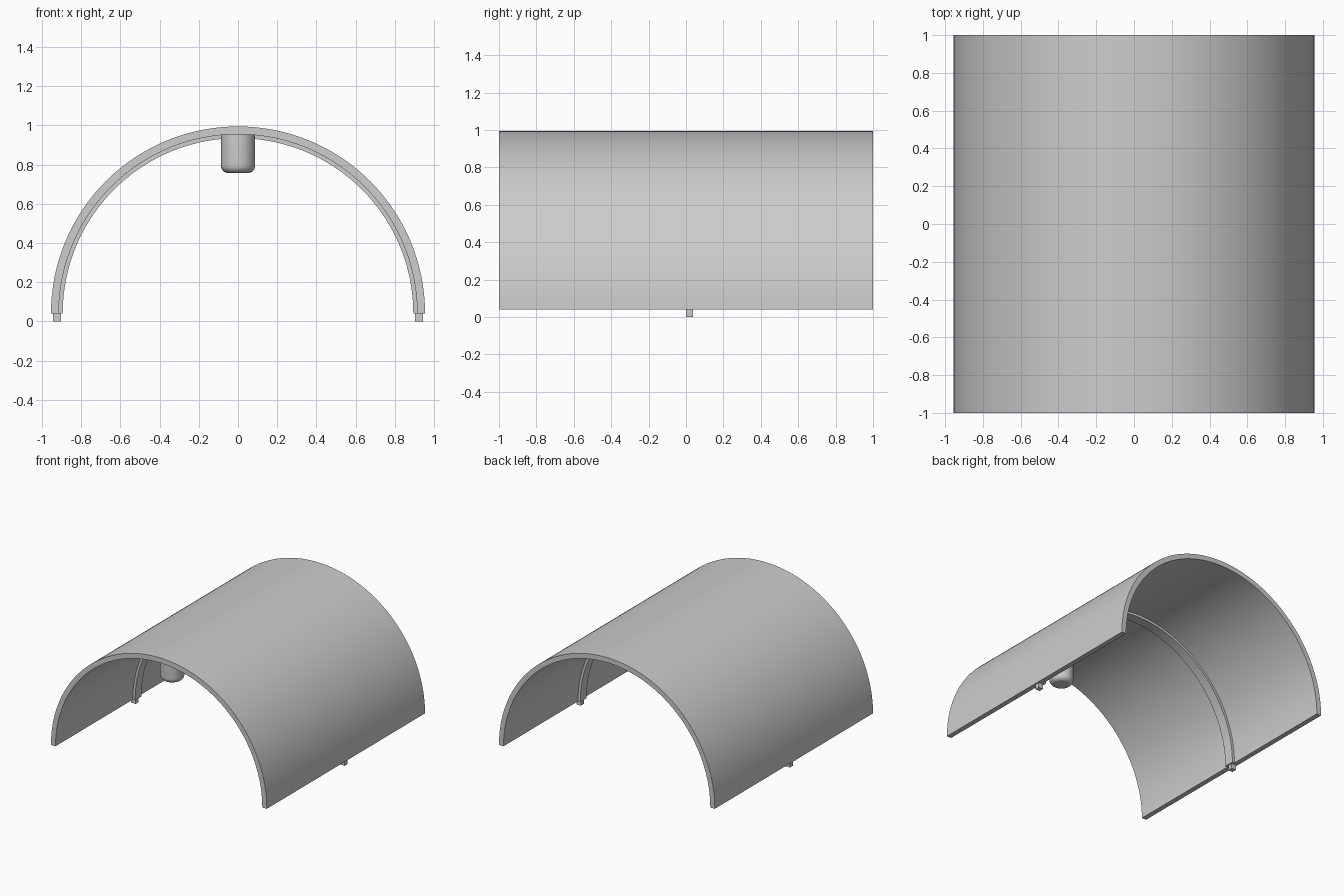
import bpy, bmesh, math

cube = bpy.data.objects.get("Cube")
if cube:
    bpy.data.objects.remove(cube, do_unlink=True)

BASE_Z = 0.04       # springing height of the arch
OUTER, INNER, RIB_INNER = 0.955, 0.915, 0.895
RIB_Y = 0.018       # rib and feet share this centre

grey = bpy.data.materials.new("plain_grey")
grey.use_nodes = True
grey.diffuse_color = (0.61, 0.61, 0.61, 1)
grey.node_tree.nodes["Principled BSDF"].inputs["Base Color"].default_value = grey.diffuse_color


def finish(name, bm):
    bmesh.ops.recalc_face_normals(bm, faces=bm.faces)
    mesh = bpy.data.meshes.new(name)
    bm.to_mesh(mesh)
    bm.free()
    mesh.materials.append(grey)
    obj = bpy.data.objects.new(name, mesh)
    bpy.context.collection.objects.link(obj)
    bpy.ops.object.select_all(action='DESELECT')
    obj.select_set(True)
    bpy.context.view_layer.objects.active = obj
    bpy.ops.object.shade_smooth_by_angle(angle=math.radians(30))
    return obj


def half_ring(name, r_out, r_in, y0, y1, steps=96):
    """Sweep a rectangular section through a half circle."""
    bm = bmesh.new()
    sections = []
    for i in range(steps + 1):
        a = math.pi * i / steps
        sections.append([bm.verts.new((r * math.cos(a), y, BASE_Z + r * math.sin(a)))
                         for r, y in ((r_out, y0), (r_out, y1), (r_in, y1), (r_in, y0))])
    for s, t in zip(sections, sections[1:]):
        for k in range(4):
            n = (k + 1) % 4
            bm.faces.new((s[k], s[n], t[n], t[k]))
    bm.faces.new(sections[0])
    bm.faces.new(sections[-1])
    return finish(name, bm)


def lathe(name, profile, centre, steps=48):
    """Spin a radius/height profile about a vertical axis and cap both ends."""
    bm = bmesh.new()
    rings = []
    for r, z in profile:
        rings.append([bm.verts.new((centre[0] + r * math.cos(math.tau * i / steps),
                                    centre[1] + r * math.sin(math.tau * i / steps), z))
                      for i in range(steps)])
    for s, t in zip(rings, rings[1:]):
        for i in range(steps):
            j = (i + 1) % steps
            bm.faces.new((s[i], s[j], t[j], t[i]))
    bm.faces.new(rings[0])
    bm.faces.new(rings[-1])
    return finish(name, bm)


def box(name, lo, hi):
    bm = bmesh.new()
    bmesh.ops.create_cube(bm, size=1)
    for v in bm.verts:
        v.co = [lo[k] + (v.co[k] + 0.5) * (hi[k] - lo[k]) for k in range(3)]
    return finish(name, bm)


# Arched shell and the reinforcing rib under it
half_ring("arched_shell", OUTER, INNER, -1, 1)
half_ring("inner_rib", INNER, RIB_INNER, RIB_Y - 0.04, RIB_Y + 0.04)

# Locating pegs below both ends of the rib
for side, label in ((-1, "right"), (1, "left")):
    x = side * 0.925
    box(label + "_peg", (x - 0.02, RIB_Y - 0.019, 0), (x + 0.02, RIB_Y + 0.019, BASE_Z + 0.005))

# Hanging knob with a rounded lower rim
radius, fillet, bottom, top = 0.088, 0.04, 0.757, 0.957
profile = []
for i in range(9):
    a = math.pi / 2 * i / 8
    profile.append((radius - fillet + fillet * math.sin(a), bottom + fillet - fillet * math.cos(a)))
profile.append((radius, top))
lathe("hanging_knob", profile, (0, -0.83))
